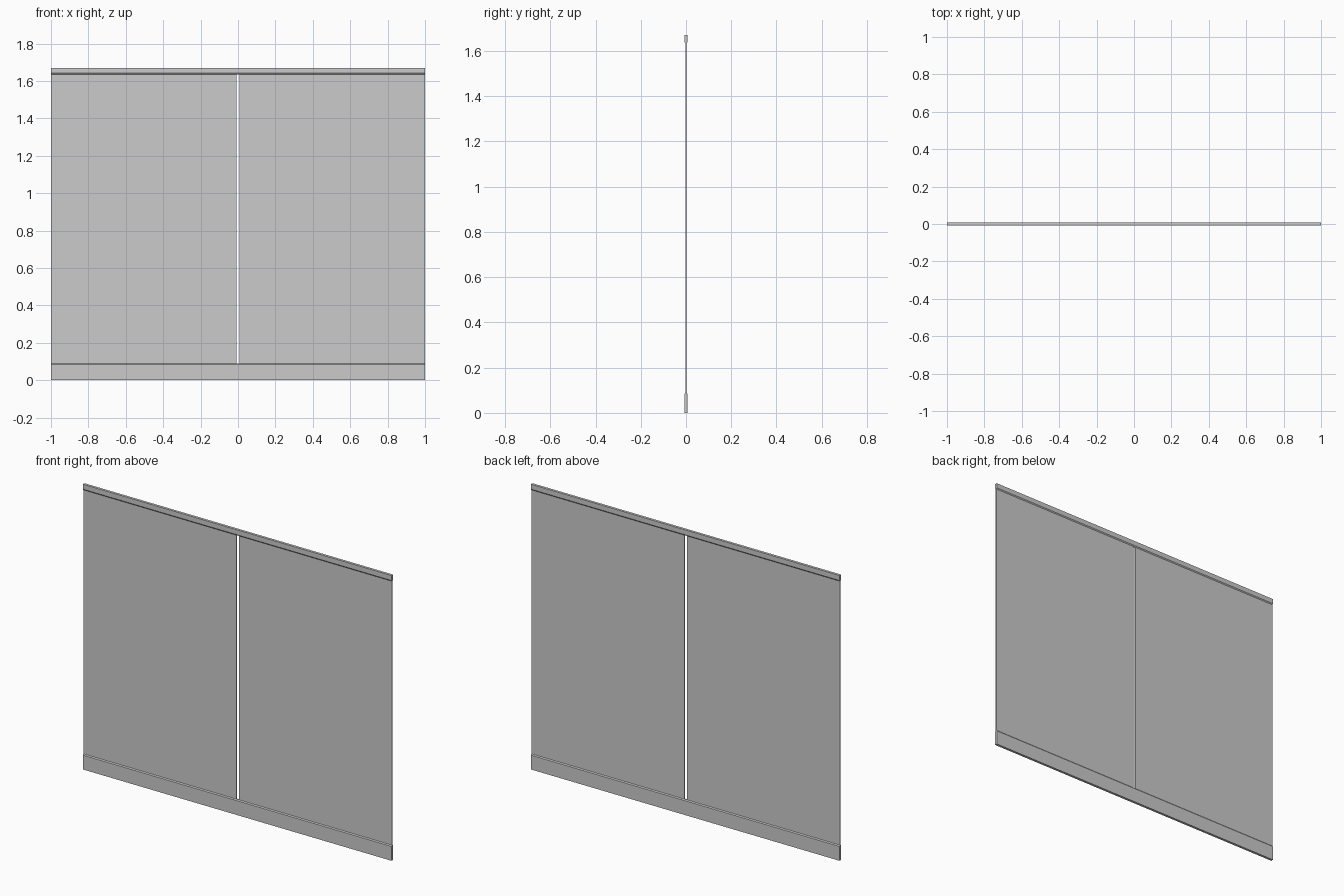
import bpy, bmesh

if "Cube" in bpy.data.objects:
    bpy.data.objects.remove(bpy.data.objects["Cube"])

HEIGHT = 1.67
RAIL_T = 0.0075   # half thickness of rails
GLASS_T = 0.003   # half thickness of panels
GAP = 0.007       # half gap between the panels


def extrude_x(name, profile, x0, x1):
    """Extrude a closed (y, z) profile along x."""
    bm = bmesh.new()
    face = bm.faces.new([bm.verts.new((x0, y, z)) for y, z in profile])
    ext = bmesh.ops.extrude_face_region(bm, geom=[face])
    moved = [v for v in ext["geom"] if isinstance(v, bmesh.types.BMVert)]
    bmesh.ops.translate(bm, verts=moved, vec=(x1 - x0, 0, 0))
    bmesh.ops.recalc_face_normals(bm, faces=bm.faces)
    mesh = bpy.data.meshes.new(name)
    bm.to_mesh(mesh)
    bm.free()
    obj = bpy.data.objects.new(name, mesh)
    bpy.context.collection.objects.link(obj)
    return obj


def rail_profile(outer, lip):
    """Rail section with sloped shoulders closing onto the panel."""
    s = 0.006 if lip > outer else -0.006
    return [(-RAIL_T, outer), (RAIL_T, outer), (RAIL_T, lip - s),
            (GLASS_T, lip), (-GLASS_T, lip), (-RAIL_T, lip - s)]


for side, x0, x1 in (("left", -1, 0), ("right", 0, 1)):
    # Floor and head rails meet at the centre
    extrude_x(f"bottom_rail_{side}", rail_profile(0, 0.09), x0, x1)
    extrude_x(f"top_rail_{side}", rail_profile(HEIGHT, 1.635), x0, x1)
    # Glass panel, seated slightly into both rails
    gx0 = x0 if side == "left" else GAP
    gx1 = -GAP if side == "left" else x1
    extrude_x(f"glass_panel_{side}",
              [(-GLASS_T, 0.08), (GLASS_T, 0.08), (GLASS_T, 1.645), (-GLASS_T, 1.645)],
              gx0, gx1)
